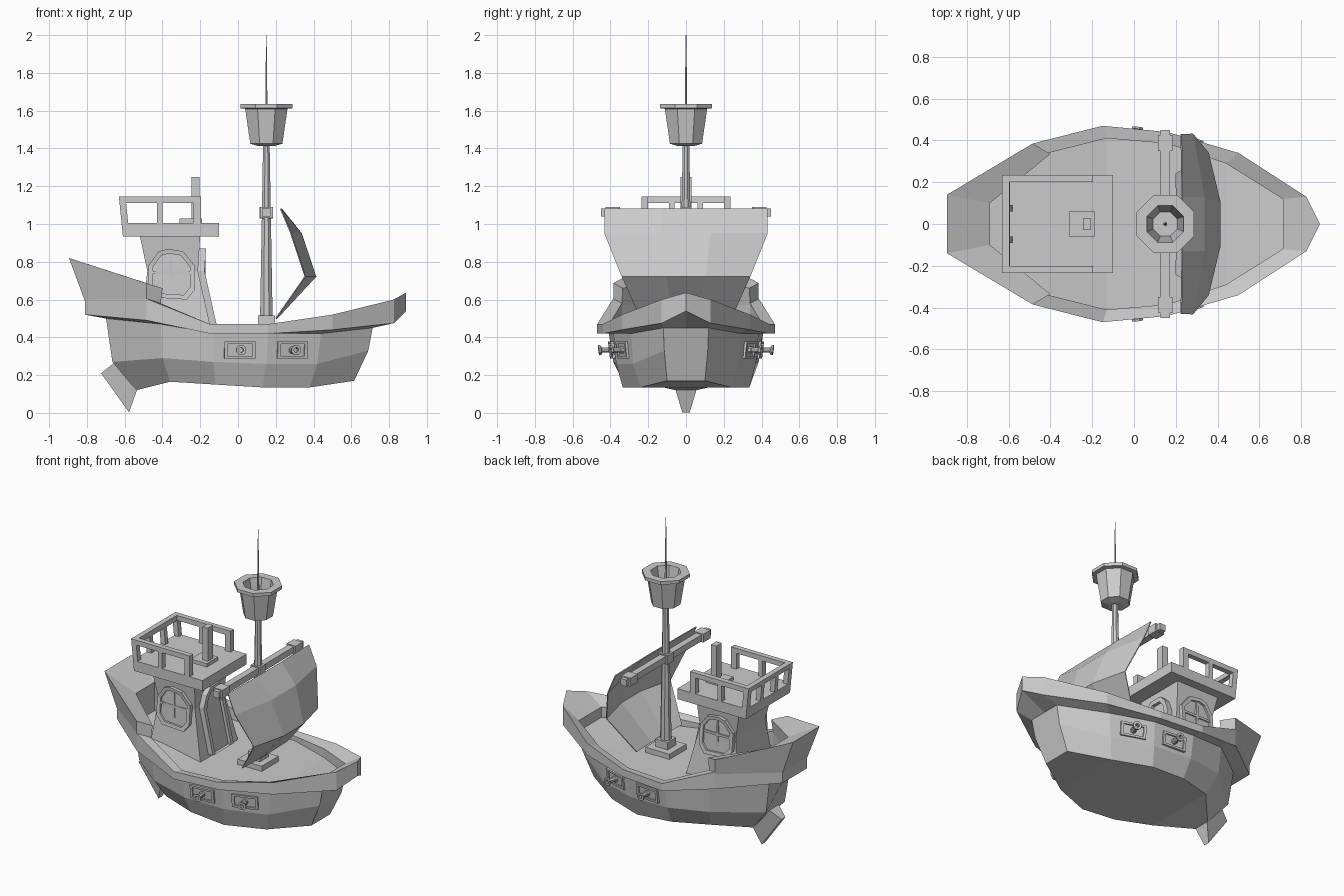
import bpy, bmesh, math
from mathutils import Vector, Matrix

if "Cube" in bpy.data.objects:
    bpy.data.objects.remove(bpy.data.objects["Cube"])


def make(name, verts, faces):
    bm = bmesh.new()
    vs = [bm.verts.new(v) for v in verts]
    for f in faces:
        bm.faces.new([vs[i] for i in f])
    bmesh.ops.recalc_face_normals(bm, faces=bm.faces)
    me = bpy.data.meshes.new(name)
    bm.to_mesh(me)
    bm.free()
    ob = bpy.data.objects.new(name, me)
    bpy.context.collection.objects.link(ob)
    return ob


def loft(name, rings, loop=False, caps=True):
    """Skin closed rings; loop joins the last ring to the first."""
    n, m = len(rings[0]), len(rings)
    verts = [p for r in rings for p in r]
    faces = []
    for i in range(m if loop else m - 1):
        a, b = i * n, (i + 1) % m * n
        faces += [(a + j, a + (j + 1) % n, b + (j + 1) % n, b + j) for j in range(n)]
    if caps and not loop:
        faces += [tuple(range(n)), tuple(range((m - 1) * n, m * n))]
    return make(name, verts, faces)


def boxes(name, specs):
    """Each spec is x0, x1, y0, y1, z0, z1."""
    verts, faces = [], []
    for x0, x1, y0, y1, z0, z1 in specs:
        k = len(verts)
        verts += [(x, y, z) for z in (z0, z1) for x, y in ((x0, y0), (x1, y0), (x1, y1), (x0, y1))]
        faces += [tuple(k + i for i in f) for f in
                  ((0, 1, 2, 3), (4, 5, 6, 7), (0, 1, 5, 4), (1, 2, 6, 5), (2, 3, 7, 6), (3, 0, 4, 7))]
    return make(name, verts, faces)


def lathe(name, prof, sides, at=(0, 0, 0), caps=True, loop=False):
    """Rings of (radius, z) with flats facing the axes."""
    c = 1 / math.cos(math.pi / sides)
    ang = [2 * math.pi * (i + .5) / sides for i in range(sides)]
    return loft(name, [[(at[0] + r * c * math.cos(a), at[1] + r * c * math.sin(a), at[2] + z)
                        for a in ang] for r, z in prof], loop, caps)


def frame(name, outline, centre, inner, depth, place):
    """Raised border with a recessed panel; place maps (u, v, depth) to 3D."""
    small = [(centre[0] + (u - centre[0]) * inner[0], centre[1] + (v - centre[1]) * inner[1])
             for u, v in outline]
    rings = [[place(u, v, d) for u, v in o] for o, d in
             ((outline, -.03), (outline, depth), (small, depth), (small, depth * .4))]
    return loft(name, rings)


def mirror_y(p):
    return (p[0], -p[1], p[2])


# Hull: one half section per station (top, mid, bottom), mirrored into a ring
half = [
    [(-.70, .11, .51), (-.665, .10, .27), (-.54, .055, .12)],
    [(-.41, .34, .48), (-.40, .325, .29), (-.36, .25, .165)],
    [(-.13, .41, .43), (-.13, .385, .27), (-.12, .325, .15)],
    [(.16, .385, .43), (.15, .37, .26), (.13, .335, .135)],
    [(.44, .29, .43), (.42, .28, .26), (.38, .24, .135)],
    [(.715, .12, .46), (.69, .115, .33), (.615, .10, .17)],
]
loft("hull", [h + [mirror_y(p) for p in reversed(h)] for h in half])

# Gunwale: outer x, y, bottom z, top z; inner x, y, top z, bottom z
gun = [
    (-.81, .13, .52, .60, -.70, .11, .59, .50),
    (-.485, .385, .49, .605, -.41, .34, .58, .47),
    (-.15, .47, .42, .47, -.13, .41, .462, .42),
    (.16, .44, .42, .47, .16, .385, .462, .42),
    (.50, .34, .44, .52, .44, .29, .49, .42),
    (.825, .13, .475, .60, .712, .12, .53, .45),
]


def rail_ring(s):
    return [(s[0], s[1], s[2]), (s[0], s[1], s[3]), (s[4], s[5], s[6]), (s[4], s[5], s[7])]


side = [rail_ring(s) for s in gun]
tip = rail_ring((.89, 0, .54, .637, .712, 0, .53, .45))
loft("gunwale", side + [tip] + [[mirror_y(p) for p in r] for r in reversed(side)], loop=True)

# Raised flaring stern bulwark
end = [(-.485, .385, .59), (-.485, .385, .687), (-.40, .335, .66), (-.41, .34, .57)]
aft = [(-.81, .13, .59), (-.895, .14, .82), (-.69, .10, .71), (-.70, .11, .57)]
loft("stern_bulwark", [end, aft, [mirror_y(p) for p in aft], [mirror_y(p) for p in end]])

# Wedge rudder
pts = [(-.655, .05, .265), (-.725, .02, .21), (-.577, .02, .003), (-.535, .055, .12)]
loft("rudder", [pts, [mirror_y(p) for p in pts]])

# Cabin with a pinched waist
levels = [(.43, -.52, -.14, .20), (.75, -.48, -.212, .155), (.94, -.52, -.20, .175)]
loft("cabin", [[(a, -w, z), (b, -w, z), (b, w, z), (a, w, z)] for z, a, b, w in levels])


def wall(z, k):
    lo, hi = (levels[0], levels[1]) if z < .75 else (levels[1], levels[2])
    return lo[k] + (hi[k] - lo[k]) * (z - lo[0]) / (hi[0] - lo[0])


# Cabin windows with cross bars on both sides
octo = [(-.475, .66), (-.475, .78), (-.42, .855), (-.37, .868), (-.29, .855),
        (-.23, .78), (-.23, .65), (-.27, .60), (-.43, .61)]
for s, tag in ((-1, "front"), (1, "back")):
    frame("window_" + tag, octo, (-.352, .735), (.8, .82), .022,
          lambda u, v, d: (u, s * (wall(v, 3) + d), v))
    y0, y1 = sorted((s * .15, s * .178))
    boxes("window_bars_" + tag, [(-.362, -.346, y0, y1, .63, .85), (-.455, -.25, y0, y1, .735, .75)])

# Arched door following the cabin wall
arch = [(-.11, .45), (-.11, .75), (-.085, .83), (-.045, .87), (.045, .87), (.085, .83), (.11, .75), (.11, .45)]
frame("door", arch, (0, .45), (.76, .93), .035, lambda u, v, d: (wall(v, 2) + d, u, v))

# Roof platform and railing, open towards the bow
roof = boxes("cabin_roof", [(-.61, -.10, -.235, .235, .935, 1.005)])
bars = []
for s in (-1, 1):
    y0, y1 = sorted((s * .20, s * .235))
    bars.append((-.61, -.195, y0, y1, 1.112, 1.145))
    bars += [(x, x + w, y0, y1, 1.0, 1.115) for x, w in ((-.61, .035), (-.43, .03), (-.235, .04))]
bars.append((-.61, -.575, -.20, .20, 1.112, 1.145))
bars += [(-.61, -.575, y - .015, y + .015, 1.0, 1.115) for y in (-.075, .075)]
rail = boxes("roof_railing", bars)
for ob in (roof, rail):
    for v in ob.data.vertices:
        if v.co.x < -.55:
            v.co.x -= .1 * (v.co.z - .94)

# Chimney
boxes("chimney", [(-.31, -.19, -.06, .06, 1.0, 1.028), (-.245, -.205, -.028, .028, 1.02, 1.25)])

# Mast, foot, spike and crow's nest
boxes("mast_foot", [(.06, .24, -.09, .09, .42, .465), (.105, .195, -.045, .045, .46, .515)])
lathe("mast", [(.034, .46), (.017, 1.44)], 8, (.15, 0, 0))
lathe("mast_spike", [(.008, 1.43), (.0015, 2.0)], 6, (.15, 0, 0))
lathe("crows_nest", [(.04, 1.412), (.085, 1.425), (.112, 1.61), (.138, 1.613), (.138, 1.635),
                     (.088, 1.635), (.058, 1.46)], 8, (.15, 0, 0))

# Yard with collars
specs = [(.128, .172, -.45, .45, 1.04, 1.083), (.115, .185, -.03, .03, 1.03, 1.09)]
for s in (-1, 1):
    y0, y1 = sorted((s * .35, s * .425))
    specs.append((.116, .184, y0, y1, 1.033, 1.089))
boxes("yard", specs)

# Billowing sail: z, edge x, centre x, half width
rows = [(1.08, .225, .23, .43), (.95, .28, .335, .432), (.722, .355, .412, .34), (.50, .20, .205, .24)]
grid = [(x, w * f, z) for z, e, c, w in rows for f, x in ((-1, e), (-.3, c), (.3, c), (1, e))]
sail = make("sail", grid, [(r * 4 + i, r * 4 + i + 1, r * 4 + i + 5, r * 4 + i + 4)
                           for r in range(3) for i in range(3)])
mod = sail.modifiers.new("thickness", 'SOLIDIFY')
mod.thickness = .006
mod.offset = 0

# Gun ports and cannons, turned to follow the hull side
port = [(-.083, -.045), (.083, -.045), (.083, .045), (-.083, .045)]
for n, (x, y, turn) in enumerate(((.01, .385, -5), (.285, .328, -18))):
    for s, tag in ((-1, "front"), (1, "back")):
        rot = Matrix.Rotation(math.radians(turn * s), 3, 'Z')

        def place(u, v, d):
            return Vector((x, s * y, .333)) + rot @ Vector((u, s * (d + v * .12), v))
        frame(f"gun_port_{tag}_{n}", port, (0, 0), (.8, .7), .016, place)
        prof = [(.018, 0), (.018, .02), (.014, .025), (.014, .06), (.026, .068), (.026, .078), (.012, .078), (.012, .05)]
        barrel = lathe(f"cannon_{tag}_{n}", prof, 8)
        for v in barrel.data.vertices:
            v.co = place(v.co.x, v.co.y, v.co.z)
        if s < 0:
            continue
        barrel.data.flip_normals()
